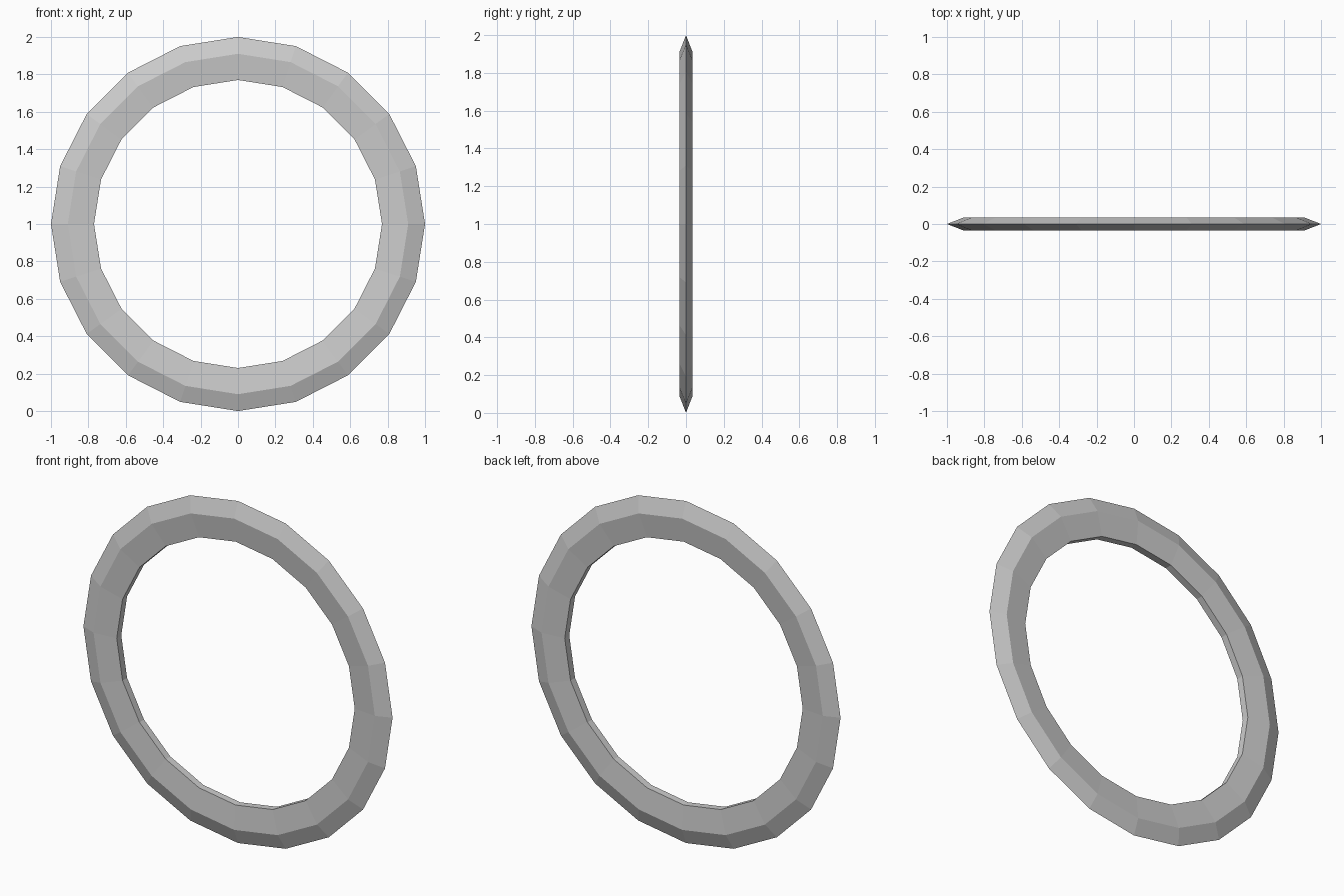
import bpy, bmesh, math

if "Cube" in bpy.data.objects:
    bpy.data.objects.remove(bpy.data.objects["Cube"])

SIDES = 20
# Flattened five-sided cross-section: (radius, y)
PROFILE = [(1.0, 0.0), (0.91, 0.035), (0.77, 0.021), (0.77, -0.021), (0.91, -0.035)]

# Ring: sweep the section around the y axis
bm = bmesh.new()
rings = []
for i in range(SIDES):
    a = 2 * math.pi * i / SIDES
    rings.append([bm.verts.new((r * math.cos(a), y, 1 + r * math.sin(a))) for r, y in PROFILE])
n = len(PROFILE)
for i in range(SIDES):
    p, q = rings[i], rings[(i + 1) % SIDES]
    for j in range(n):
        k = (j + 1) % n
        bm.faces.new((p[j], p[k], q[k], q[j]))
bmesh.ops.recalc_face_normals(bm, faces=bm.faces)

mesh = bpy.data.meshes.new("ring")
bm.to_mesh(mesh)
bm.free()
bpy.context.collection.objects.link(bpy.data.objects.new("ring", mesh))
